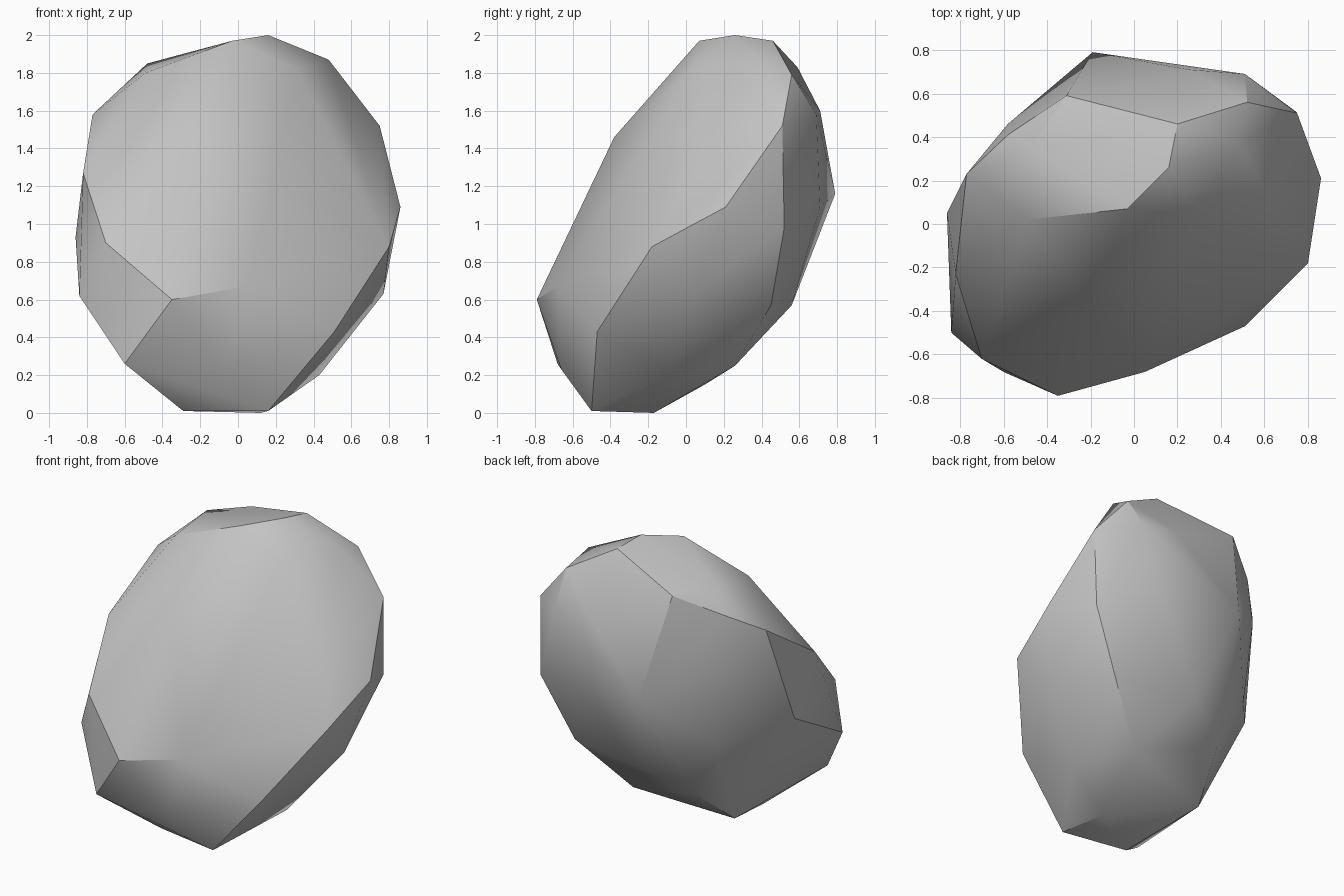
import bpy
import bmesh
import math

# Remove the default object
default_cube = bpy.data.objects.get("Cube")
if default_cube:
    bpy.data.objects.remove(default_cube, do_unlink=True)


def make_material(name, colour):
    material = bpy.data.materials.new(name)
    material.use_nodes = True
    material.diffuse_color = colour
    shader = next(node for node in material.node_tree.nodes
                  if node.type == 'BSDF_PRINCIPLED')
    shader.inputs["Base Color"].default_value = colour
    shader.inputs["Roughness"].default_value = 0.9
    return material


def make_chiselled_stone(name, corner_groups, material, crease_angle):
    """Wrap a tight convex skin around the corner groups."""
    mesh = bpy.data.meshes.new(name)
    shell = bmesh.new()
    for group in corner_groups:
        for corner in group:
            shell.verts.new(corner)
    bmesh.ops.convex_hull(shell, input=list(shell.verts), use_existing_faces=False)

    # Corners that fall inside the skin are not needed
    loose = [vert for vert in shell.verts if not vert.link_faces]
    bmesh.ops.delete(shell, geom=loose, context='VERTS')
    bmesh.ops.recalc_face_normals(shell, faces=list(shell.faces))
    shell.to_mesh(mesh)
    shell.free()

    stone = bpy.data.objects.new(name, mesh)
    bpy.context.scene.collection.objects.link(stone)
    mesh.materials.append(material)

    # Soft facets with crisp ridges
    for other in bpy.context.selected_objects:
        other.select_set(False)
    stone.select_set(True)
    bpy.context.view_layer.objects.active = stone
    bpy.ops.object.shade_smooth_by_angle(angle=crease_angle)
    return stone


# Small resting face and the underside bevel around it
base = [
    (.16, -.5, .01), (-.29, -.42, .01), (.12, -.17, 0),
    (-.44, .1, .15), (.22, .26, .25), (.43, -.08, .2),
    (-.6, -.68, .26), (-.08, -.66, .23),
]

# Broad leaning front face
front = [
    (-.35, -.79, .6), (.05, -.68, .67), (.51, -.47, .43),
    (-.7, -.62, .9), (-.2, -.38, 1.46), (.31, .03, 1.82),
]

# Left and right flanks
flanks = [
    (.8, -.18, .88), (.86, .21, 1.09), (.77, .05, .63),
    (-.84, -.5, .62), (-.86, .05, .93), (-.82, -.23, 1.27),
    (-.77, .23, 1.58),
]

# Undercut back
back = [
    (.74, .52, .98), (.53, .45, .57), (-.03, .56, .57),
    (-.34, .4, .41), (-.53, .43, .8), (-.19, .79, 1.16),
    (.36, .71, 1.09), (-.58, .46, 1.36), (.25, .71, 1.6),
    (.51, .69, 1.58), (.75, .51, 1.52),
]

# Flattened crown
crown = [
    (.16, .26, 2), (-.03, .07, 1.97), (.2, .46, 1.97),
    (.48, .37, 1.87), (.52, .56, 1.79), (-.31, .59, 1.83),
    (-.48, .35, 1.85), (-.49, .02, 1.8), (-.58, .41, 1.7),
]

stone_grey = make_material("stone_grey", (.55, .55, .55, 1))
make_chiselled_stone("boulder", [base, front, flanks, back, crown],
                     stone_grey, math.radians(30))
